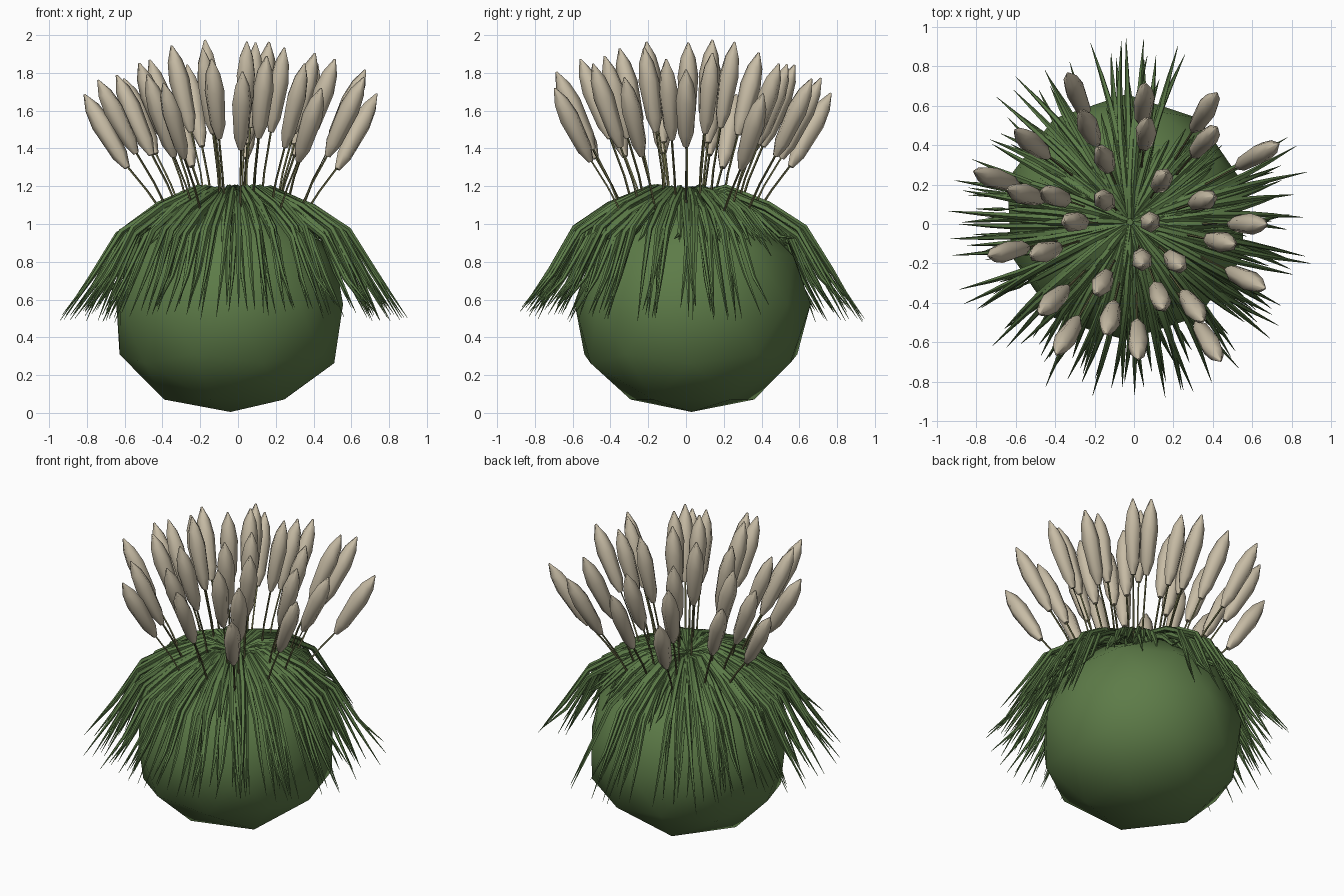
import bpy, bmesh, math, random
from mathutils import Vector

if "Cube" in bpy.data.objects:
    bpy.data.objects.remove(bpy.data.objects["Cube"])

random.seed(11)
U = random.uniform


def material(name, rgb):
    m = bpy.data.materials.new(name)
    m.diffuse_color = (*rgb, 1)
    m.use_nodes = True
    m.node_tree.nodes["Principled BSDF"].inputs["Base Color"].default_value = m.diffuse_color
    return m


body_green = material("moss green", (0.11, 0.20, 0.065))
blade_green = material("grass green", (0.105, 0.195, 0.063))
stem_olive = material("olive stem", (0.14, 0.14, 0.06))
head_beige = material("seed beige", (0.57, 0.50, 0.375))


def tube(bm, pts, radii, sides):
    """Loft rings of the given radii along a path, closing both ends."""
    rings = []
    spin = U(0, math.tau)
    for i, p in enumerate(pts):
        d = (pts[min(i + 1, len(pts) - 1)] - pts[max(i - 1, 0)]).normalized()
        side = d.cross(Vector((0.31, 0.17, 0.05)) if abs(d.z) > 0.9 else Vector((0, 0, 1))).normalized()
        up = side.cross(d)
        angles = [spin + math.tau * k / sides for k in range(sides)]
        rings.append([bm.verts.new(p + (side * math.cos(a) + up * math.sin(a)) * radii[i]) for a in angles])
    for a, b in zip(rings, rings[1:]):
        for k in range(sides):
            n = (k + 1) % sides
            bm.faces.new((a[k], a[n], b[n], b[k]))
    bm.faces.new(rings[0])
    bm.faces.new(rings[-1])


def finish(bm, name, mat, angle):
    bmesh.ops.recalc_face_normals(bm, faces=bm.faces)
    me = bpy.data.meshes.new(name)
    bm.to_mesh(me)
    bm.free()
    me.materials.append(mat)
    ob = bpy.data.objects.new(name, me)
    bpy.context.collection.objects.link(ob)
    bpy.ops.object.select_all(action='DESELECT')
    ob.select_set(True)
    bpy.context.view_layer.objects.active = ob
    bpy.ops.object.shade_smooth_by_angle(angle=math.radians(angle))
    return ob


# Rounded mound, slightly fuller near the bottom
bm = bmesh.new()
bmesh.ops.create_icosphere(bm, subdivisions=2, radius=1)
for v in bm.verts:
    k = U(0.99, 1.03)
    low = v.co.z < -0.3
    if low:
        k += 0.05
    drop = 1.04 if low and v.co.z > -0.95 else 1
    v.co = Vector((v.co.x * 0.62 * k - 0.04, v.co.y * 0.62 * k + 0.03, v.co.z * 0.57 * drop + 0.575))
finish(bm, "mound", body_green, 60)

# Drooping grass blades: (radius, height) along the arch
LONG = [(0.02, 1.13), (0.2, 1.18), (0.42, 1.09), (0.60, 0.97), (0.73, 0.75), (0.88, 0.49)]
SHORT = [(0.02, 1.12), (0.14, 1.17), (0.27, 1.15), (0.39, 1.08), (0.49, 0.98), (0.57, 0.84)]
GAPS = [(28, 71), (100, 114)]
WIDTH = [0.016, 0.018, 0.018, 0.016, 0.011, 0.001]


def blade(bm, deg, profile, reach):
    drift = U(-0.14, 0.14)
    lift = U(-0.05, 0.015)
    pts = []
    for i, (r, z) in enumerate(profile):
        a = math.radians(deg) + drift * i / 5
        r *= 1 + (reach - 1) * i / 5
        pts.append(Vector((r * math.cos(a) - 0.02, r * math.sin(a) + 0.01, z + lift * (i < 5))))
    pts[-1].z += U(-0.01, 0.09)
    tube(bm, pts, WIDTH, 5)


bm = bmesh.new()
for i in range(165):
    deg = 360 * i / 165 + U(-2, 2)
    in_gap = any(lo < deg < hi for lo, hi in GAPS)
    if not in_gap:
        blade(bm, deg, LONG, U(0.80, 1.07))
    if in_gap or i % 4 == 0:
        blade(bm, deg + U(-2, 2), SHORT, U(0.75, 1.1))
finish(bm, "grass_blades", blade_green, 50)

# Seed heads on thin stems, placed by their centre seen from above
HEADS = [(-.29, .66), (-.23, .49), (-.15, .33), (-.52, .41), (-.70, .23), (-.55, .15), (-.40, .14), (-.30, .01),
         (-.15, .12), (.05, .61), (.06, .46), (.14, .22), (.36, .57), (.36, .42), (.63, .35), (.35, .12),
         (.08, .01), (.58, 0), (.44, -.09), (.57, -.28), (.21, -.19), (.04, -.18), (.13, -.37), (.30, -.42),
         (.38, -.60), (.02, -.59), (-.16, -.30), (-.12, -.48), (-.41, -.39), (-.34, -.57), (-.45, -.14), (-.64, -.14)]
stems, heads = bmesh.new(), bmesh.new()
for x, y in HEADS:
    r = math.hypot(x, y)
    out = Vector((x, y, 0)) / r
    lean = 0.75 * r
    axis = out * math.sin(lean) + Vector((0, 0, math.cos(lean)))
    length = U(0.44, 0.48)
    top = 1.985 - 0.52 * r * r + U(-0.03, 0.025)
    centre = Vector((x, y, top - axis.z * length / 2))
    base = centre - axis * length / 2
    shape = [(0, 0.016), (0.17, 0.042), (0.6, 0.055), (0.82, 0.040), (1, 0.005)]
    tube(heads, [base + axis * length * t for t, _ in shape], [w for _, w in shape], 6)
    root = Vector((base.x * 0.68, base.y * 0.68, 1.06))
    bend = root.lerp(base, 0.5) - out * 0.01
    tube(stems, [root, bend, base + axis * 0.03], [0.007, 0.006, 0.006], 4)
finish(stems, "stems", stem_olive, 50)
finish(heads, "seed_heads", head_beige, 65)
